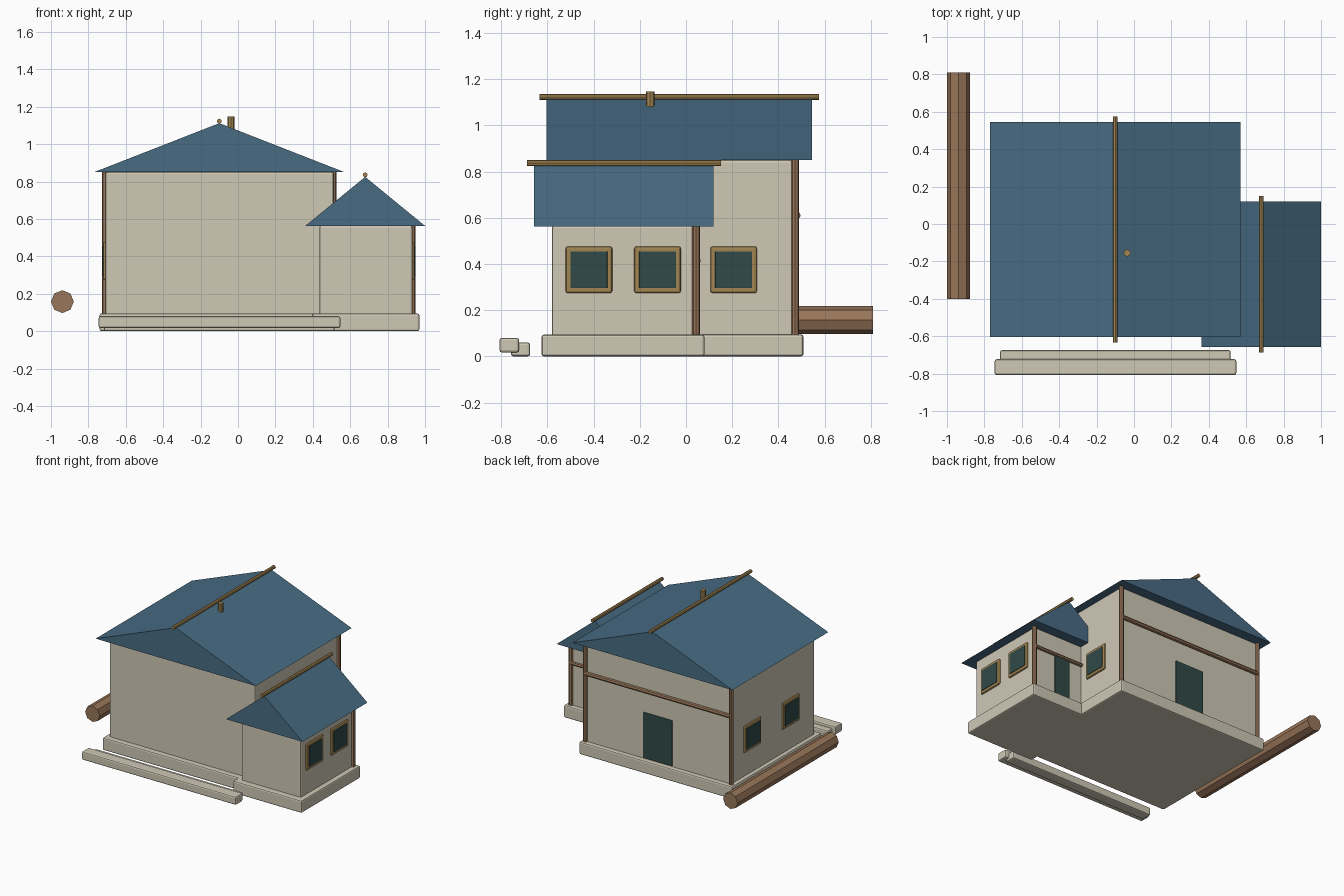
import bpy
from mathutils import Vector

cube = bpy.data.objects.get("Cube")
if cube:
    bpy.data.objects.remove(cube, do_unlink=True)


def material(name, colour):
    mat = bpy.data.materials.new(name)
    mat.use_nodes = True
    mat.diffuse_color = (*colour, 1)
    mat.node_tree.nodes["Principled BSDF"].inputs["Base Color"].default_value = (*colour, 1)
    return mat


PLASTER = material("beige plaster", (0.62, 0.58, 0.46))
ROOF = material("slate blue roof", (0.065, 0.15, 0.23))
WOOD = material("brown timber", (0.32, 0.18, 0.10))
TRIM = material("golden wood trim", (0.37, 0.24, 0.085))
GLASS = material("dark green panel", (0.03, 0.068, 0.066))


def mesh_object(name, verts, faces, mat):
    mesh = bpy.data.meshes.new(name)
    mesh.from_pydata(verts, [], faces)
    mesh.materials.append(mat)
    obj = bpy.data.objects.new(name, mesh)
    bpy.context.collection.objects.link(obj)
    return obj


def box(name, x, y, z, mat, bevel=0.01):
    """Bevelled box from (min, max) ranges on each axis."""
    verts = [(a, b, c) for a in x for b in y for c in z]
    faces = [(0, 1, 3, 2), (4, 6, 7, 5), (0, 4, 5, 1),
             (2, 3, 7, 6), (0, 2, 6, 4), (1, 5, 7, 3)]
    obj = mesh_object(name, verts, faces, mat)
    if bevel:
        mod = obj.modifiers.new("Bevel", "BEVEL")
        mod.width = bevel
        mod.segments = 2
    return obj


def rod(name, start, end, radius, mat, sides=8):
    """Straight round bar between two points."""
    a, b = Vector(start), Vector(end)
    bpy.ops.mesh.primitive_cylinder_add(vertices=sides, radius=radius,
                                        depth=(b - a).length, location=(a + b) / 2)
    obj = bpy.context.object
    obj.rotation_euler = (b - a).to_track_quat("Z", "Y").to_euler()
    obj.name = name
    obj.data.materials.append(mat)
    return obj


def gable_roof(name, x, y, z):
    """Closed triangular prism with its ridge along y, plus a ridge pole."""
    mid = sum(x) / 2
    profile = [(x[0], z[0]), (x[1], z[0]), (mid, z[1])]
    verts = [(px, py, pz) for py in y for px, pz in profile]
    faces = [(0, 1, 2), (5, 4, 3), (0, 3, 4, 1), (1, 4, 5, 2), (2, 5, 3, 0)]
    mesh_object(name, verts, faces, ROOF)
    ridge = z[1] + 0.011
    rod(name + "_ridge_pole", (mid, y[0] - 0.031, ridge), (mid, y[1] + 0.031, ridge), 0.013, TRIM)


def window(name, wall_x, y, side):
    """Framed window on a wall facing along x; side is +1 or -1."""
    for part, half, depth, mat, bevel in (("frame", 0.101, 0.012, TRIM, 0.01),
                                          ("pane", 0.08, 0.016, GLASS, 0.003)):
        xs = sorted((wall_x - side * 0.01, wall_x + side * depth))
        box(f"{name}_{part}", xs, (y - half, y + half),
            (0.375 - half, 0.375 + half), mat, bevel)


# Foundations
box("main_foundation", (-0.74, 0.54), (-0.565, 0.508), (0, 0.095), PLASTER)
box("annex_foundation", (0.395, 0.97), (-0.625, 0.08), (0, 0.094), PLASTER)

# Walls
box("main_walls", (-0.71, 0.512), (-0.525, 0.473), (0.08, 0.85), PLASTER)
box("annex_walls", (0.435, 0.932), (-0.58, 0.045), (0.08, 0.565), PLASTER)

# Roofs
gable_roof("main_roof", (-0.77, 0.57), (-0.603, 0.545), (0.85, 1.112))
gable_roof("annex_roof", (0.36, 1.0), (-0.657, 0.12), (0.563, 0.825))
rod("roof_finial", (-0.037, -0.155, 1.07), (-0.037, -0.155, 1.147), 0.019, TRIM)

# Corner posts and cross beams on the back
for name, x, y, top in (("main_post_right", -0.71, 0.472, 0.85),
                        ("main_post_left", 0.51, 0.472, 0.85),
                        ("annex_post", 0.932, 0.044, 0.565)):
    rod(name, (x, y, 0.09), (x, y, top), 0.017, WOOD)
rod("main_beam", (-0.71, 0.48, 0.61), (0.51, 0.48, 0.61), 0.016, WOOD)
rod("annex_beam", (0.5, 0.05, 0.413), (0.932, 0.05, 0.413), 0.014, WOOD)

# Windows
for i, y in enumerate((-0.42, -0.123)):
    window(f"annex_window_{i + 1}", 0.932, y, 1)
window("main_window_left", 0.512, 0.206, 1)
for i, y in enumerate((-0.235, 0.225)):
    window(f"main_window_right_{i + 1}", -0.71, y, -1)

# Back doors
box("main_door", (-0.22, 0.025), (0.46, 0.482), (0.1, 0.445), GLASS, 0.006)
box("annex_door", (0.62, 0.75), (0.03, 0.054), (0.1, 0.41), GLASS, 0.006)

# Front steps
box("lower_step", (-0.717, 0.517), (-0.757, -0.675), (0, 0.06), PLASTER)
box("upper_step", (-0.745, 0.547), (-0.807, -0.723), (0.017, 0.08), PLASTER)

# Loose log beside the house
rod("log", (-0.939, -0.4, 0.158), (-0.939, 0.81, 0.158), 0.061, WOOD)
